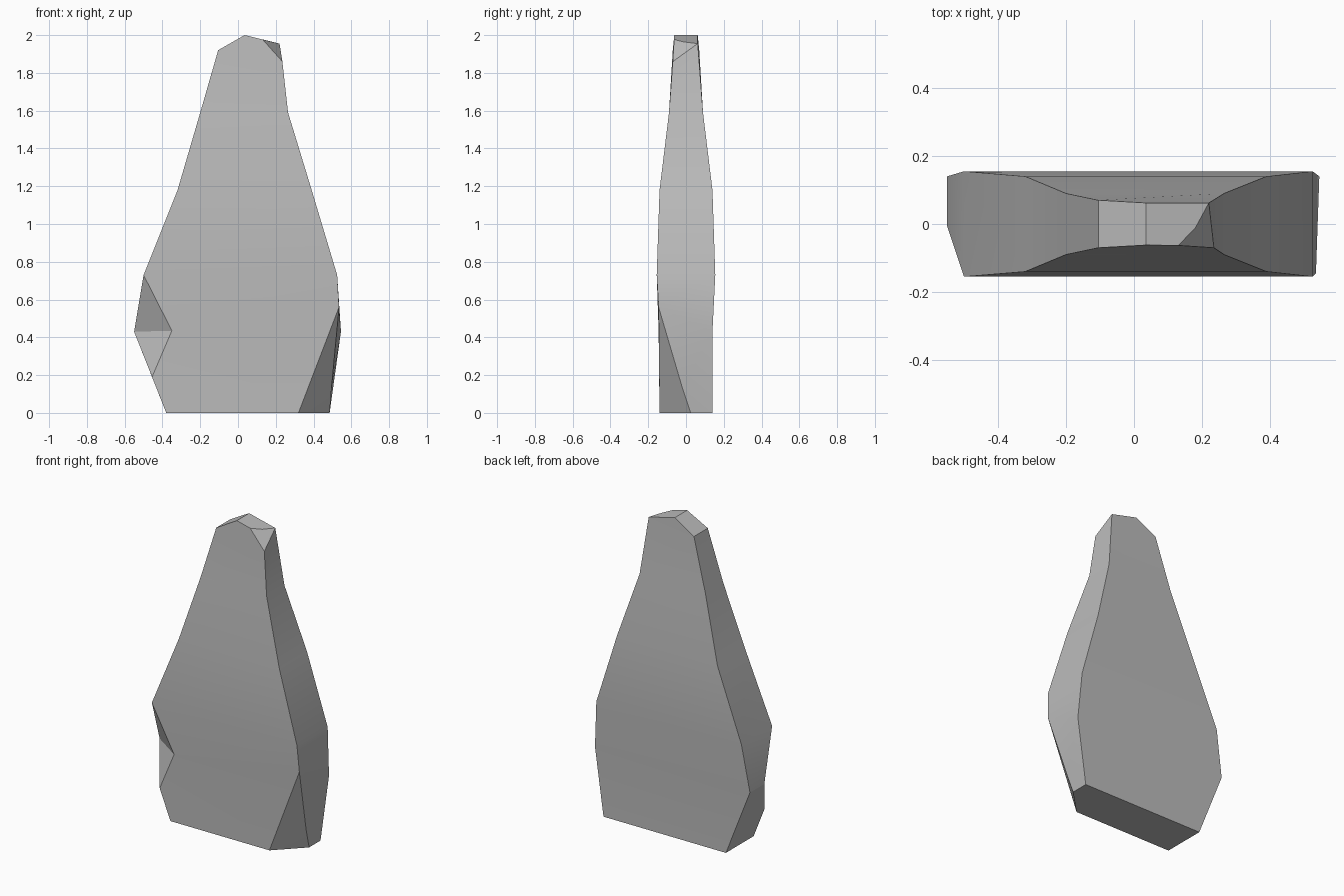
import bpy
import bmesh

cube = bpy.data.objects.get("Cube")
if cube:
    bpy.data.objects.remove(cube, do_unlink=True)

bm = bmesh.new()


def point(x, y, z):
    return bm.verts.new((x, y, z))


def face(*verts):
    bm.faces.new(verts)


# Slab courses from base to shoulder: height, right x, left x, half thickness
courses = [
    (0.00, -0.38, 0.485, 0.14),
    (0.43, -0.55, 0.545, 0.14),
    (0.73, -0.50, 0.525, 0.155),
    (1.18, -0.32, 0.39, 0.14),
    (1.59, -0.20, 0.265, 0.09),
    (1.92, -0.105, 0.225, 0.07),
]
front_r, front_l, back_r, back_l = (
    [point(c[side], sign * c[3], c[0]) for c in courses]
    for sign, side in ((-1, 1), (-1, 2), (1, 1), (1, 2)))
last = len(courses) - 1

# Corners pulled in where the stone is chipped
front_r[1].co = (-0.35, -0.145, 0.435)
front_l[0].co = (0.32, -0.14, 0)
front_l[1].co = (0.535, -0.145, 0.56)
front_l[last].co = (0.235, -0.07, 1.86)
back_l[last].co = (0.22, 0.062, 1.955)

# Broad faces and narrow sides above the base course
for i in range(last):
    face(back_l[i], back_r[i], back_r[i + 1], back_l[i + 1])
    if i > 0:
        face(front_r[i], front_l[i], front_l[i + 1], front_r[i + 1])
        face(front_l[i], back_l[i], back_l[i + 1], front_l[i + 1])
    if i > 1:
        face(back_r[i], front_r[i], front_r[i + 1], back_r[i + 1])

# Notch in the right edge
notch_mid = point(-0.55, -0.005, 0.43)
notch_low = point(-0.455, -0.14, 0.19)
face(front_r[2], notch_mid, front_r[1])
face(front_r[1], notch_mid, notch_low)
face(back_r[0], front_r[0], notch_low, notch_mid, back_r[1])
face(back_r[1], notch_mid, front_r[2], back_r[2])

# Broken lower left corner
break_mid = point(0.495, -0.02, 0.135)
break_low = point(0.485, 0.025, 0)
face(front_l[0], break_mid, front_l[1])
face(front_l[0], break_low, break_mid)
face(front_l[1], break_mid, break_low, back_l[0], back_l[1])

# Base course front and underside
face(front_r[0], front_l[0], front_l[1], front_r[1], notch_low)
face(front_r[0], back_r[0], back_l[0], break_low, front_l[0])

# Peak with its chipped left corner
peak_f = point(0.035, -0.062, 2)
peak_b = point(0.035, 0.062, 2)
chip_f = point(0.13, -0.063, 1.977)
chip_mid = point(0.18, -0.012, 1.964)
face(front_r[last], front_l[last], chip_f, peak_f)
face(back_l[last], back_r[last], peak_b)
face(front_r[last], peak_f, peak_b, back_r[last])
face(peak_f, chip_f, chip_mid, back_l[last], peak_b)
face(chip_f, front_l[last], back_l[last], chip_mid)

bmesh.ops.recalc_face_normals(bm, faces=bm.faces)
mesh = bpy.data.meshes.new("standing_stone")
bm.to_mesh(mesh)
bm.free()

# Plain grey stone
color = (0.5, 0.5, 0.5, 1)
stone_grey = bpy.data.materials.new("stone_grey")
stone_grey.use_nodes = True
stone_grey.diffuse_color = color
bsdf = stone_grey.node_tree.nodes["Principled BSDF"]
bsdf.inputs["Base Color"].default_value = color
bsdf.inputs["Roughness"].default_value = 0.9
mesh.materials.append(stone_grey)

stone = bpy.data.objects.new("standing_stone", mesh)
bpy.context.collection.objects.link(stone)
bpy.context.view_layer.objects.active = stone
stone.select_set(True)
bpy.ops.object.shade_smooth_by_angle(angle=0.3)
